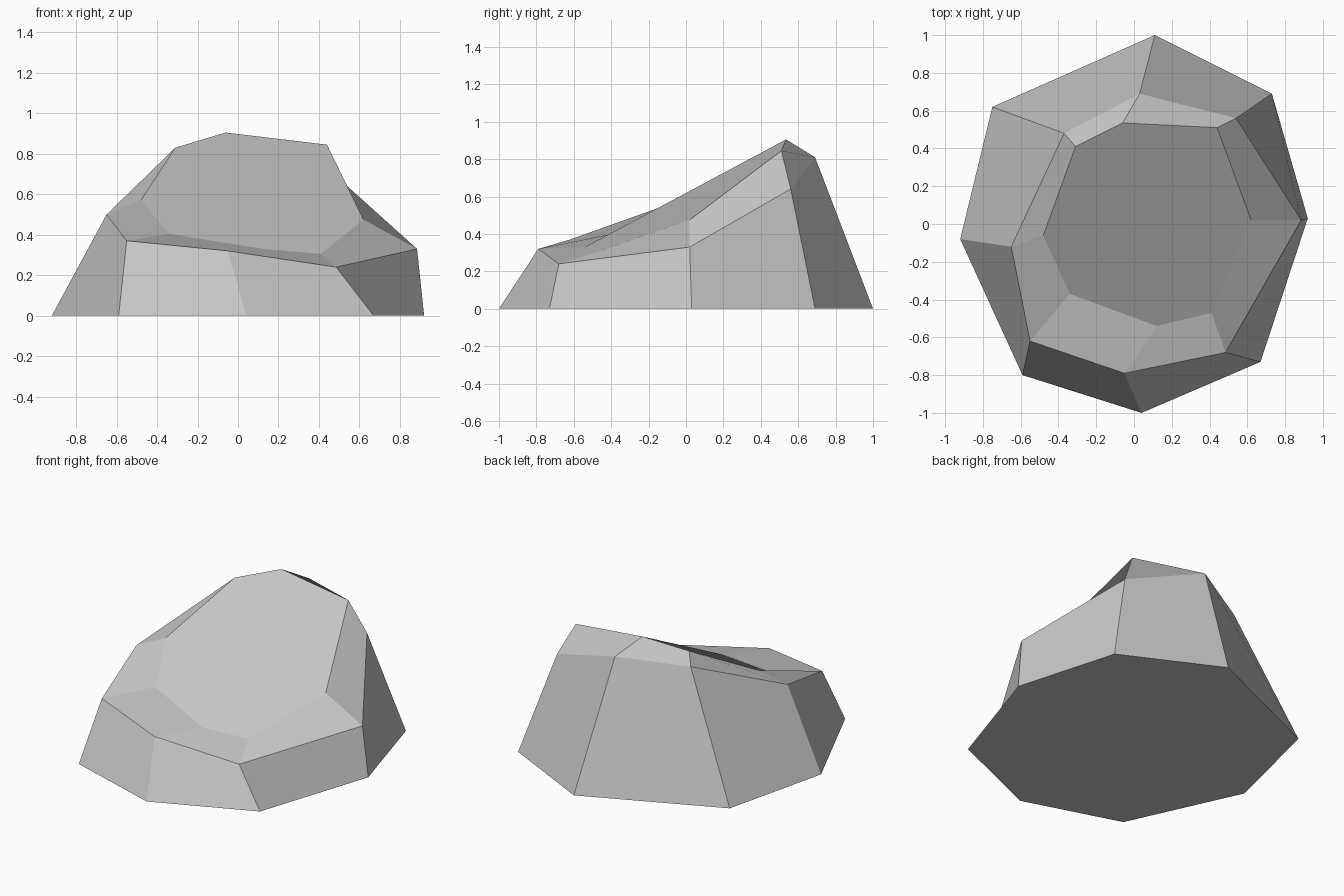
import bpy
import bmesh

cube = bpy.data.objects.get("Cube")
if cube:
    bpy.data.objects.remove(cube, do_unlink=True)

# Stone colour
stone = bpy.data.materials.new("stone_grey")
grey = (0.56, 0.56, 0.56, 1)
stone.diffuse_color = grey
stone.use_nodes = True
shader = stone.node_tree.nodes["Principled BSDF"]
shader.inputs["Base Color"].default_value = grey
shader.inputs["Roughness"].default_value = 0.9

# Three eight-sided outlines, each running clockwise from the back
base = [(0.11, 1.0, 0), (0.73, 0.69, 0), (0.92, 0.03, 0), (0.67, -0.73, 0),
        (0.04, -1.0, 0), (-0.59, -0.80, 0), (-0.92, -0.08, 0), (-0.75, 0.62, 0)]
shoulder = [(0.03, 0.69, 0.81), (0.54, 0.56, 0.64), (0.885, 0.02, 0.33),
            (0.485, -0.68, 0.24), (-0.05, -0.79, 0.32), (-0.55, -0.62, 0.37),
            (-0.65, -0.12, 0.50), (-0.37, 0.48, 0.77)]
crown = [(-0.06, 0.535, 0.905), (0.44, 0.51, 0.845), (0.62, 0.02, 0.475),
         (0.41, -0.47, 0.305), (0.12, -0.54, 0.33), (-0.34, -0.37, 0.405),
         (-0.48, -0.06, 0.57), (-0.31, 0.41, 0.83)]


def bridge(bm, lower, upper):
    """Join two outlines with a band of four-sided facets."""
    count = len(lower)
    for i in range(count):
        j = (i + 1) % count
        bm.faces.new((lower[i], upper[i], upper[j], lower[j]))


# Boulder: steep sides, chamfered shoulder, sloping crown and flat underside
bm = bmesh.new()
rings = [[bm.verts.new(p) for p in ring] for ring in (base, shoulder, crown)]
for lower, upper in zip(rings, rings[1:]):
    bridge(bm, lower, upper)
bm.faces.new(rings[0])
bm.faces.new(reversed(rings[-1]))
bmesh.ops.recalc_face_normals(bm, faces=bm.faces)

mesh = bpy.data.meshes.new("boulder")
bm.to_mesh(mesh)
bm.free()
mesh.materials.append(stone)
boulder = bpy.data.objects.new("boulder", mesh)
bpy.context.collection.objects.link(boulder)
